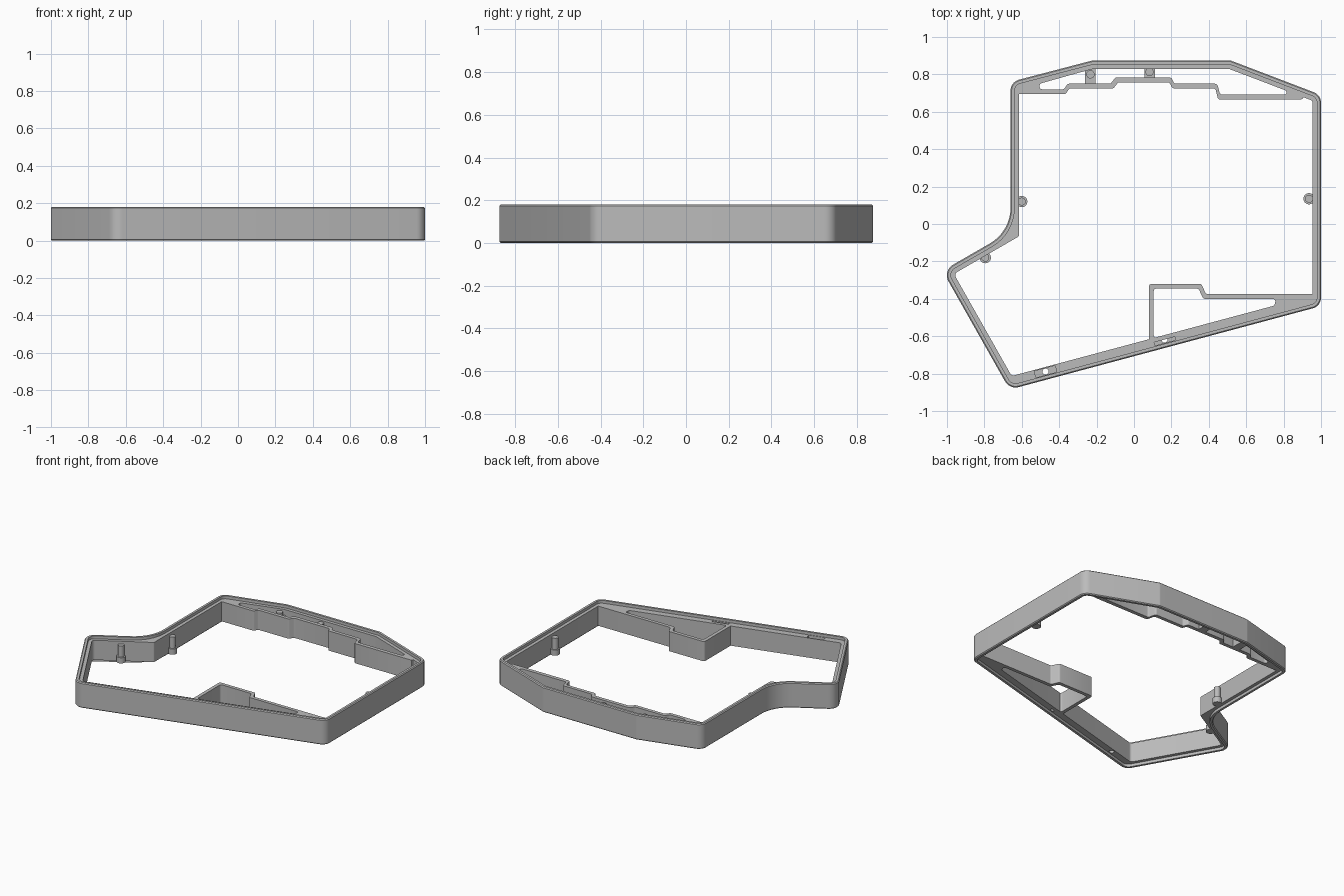
import bpy, bmesh, math
from mathutils import Vector, Matrix

if "Cube" in bpy.data.objects:
    bpy.data.objects.remove(bpy.data.objects["Cube"])

HEIGHT, STEP = 0.18, 0.02
LOW, HIGH = STEP, HEIGHT - STEP

grey = bpy.data.materials.new("case_grey")
grey.use_nodes = True
grey.diffuse_color = (0.5, 0.5, 0.5, 1)
grey.node_tree.nodes["Principled BSDF"].inputs["Base Color"].default_value = grey.diffuse_color


def finish(bm, name):
    bmesh.ops.recalc_face_normals(bm, faces=bm.faces)
    mesh = bpy.data.meshes.new(name)
    bm.to_mesh(mesh)
    bm.free()
    mesh.materials.append(grey)
    obj = bpy.data.objects.new(name, mesh)
    bpy.context.collection.objects.link(obj)
    return obj


def smooth(obj):
    bpy.ops.object.select_all(action='DESELECT')
    obj.select_set(True)
    bpy.context.view_layer.objects.active = obj
    bpy.ops.object.shade_smooth_by_angle(angle=math.radians(30))


def inset(points, dists):
    """Move each edge of a counter-clockwise outline inward by its own distance."""
    lines = []
    for i, p in enumerate(points):
        d = (points[(i + 1) % len(points)] - p).normalized()
        lines.append((p + Vector((-d.y, d.x)) * dists[i], d))
    result = []
    for i, (p, d) in enumerate(lines):
        q, e = lines[i - 1]
        result.append(q + e * ((p - q).cross(d) / e.cross(d)))
    return result


def fillet(points, radii, steps=8):
    """Round every corner with an arc of the given radius."""
    result = []
    for i, p in enumerate(points):
        to_a, to_b = points[i - 1] - p, points[(i + 1) % len(points)] - p
        u, w = to_a.normalized(), to_b.normalized()
        half = u.angle(w) / 2
        t = min(radii[i] / math.tan(half), 0.48 * to_a.length, 0.48 * to_b.length)
        r = t * math.tan(half)
        c = p + (u + w).normalized() * math.hypot(t, r)
        a, b = p + u * t - c, p + w * t - c
        arc = math.pi - 2 * half
        for k in range(steps + 1):
            s = k / steps
            result.append(c + (a * math.sin((1 - s) * arc) + b * math.sin(s * arc)) / math.sin(arc))
    return result


def prism(name, outlines, z0, z1):
    """Extrude an outline, with any further outlines cut as holes."""
    bm = bmesh.new()
    for outline in outlines:
        verts = [bm.verts.new((p.x, p.y, z0)) for p in outline]
        for i, v in enumerate(verts):
            bm.edges.new((verts[i - 1], v))
    bmesh.ops.triangle_fill(bm, use_beauty=True, edges=bm.edges[:])
    top = bmesh.ops.extrude_face_region(bm, geom=bm.faces[:])["geom"]
    bmesh.ops.translate(bm, vec=(0, 0, z1 - z0),
                        verts=[v for v in top if isinstance(v, bmesh.types.BMVert)])
    return finish(bm, name)


def cylinder(name, x, y, radius, z0, z1):
    bm = bmesh.new()
    bmesh.ops.create_cone(bm, cap_ends=True, segments=24, radius1=radius, radius2=radius,
                          depth=z1 - z0, matrix=Matrix.Translation((x, y, (z0 + z1) / 2)))
    return finish(bm, name)


def box(name, x, y, z0, z1, sx, sy, turn=0):
    bm = bmesh.new()
    bmesh.ops.create_cube(bm, size=1, matrix=Matrix.Translation((x, y, (z0 + z1) / 2))
                          @ Matrix.Rotation(turn, 4, 'Z') @ Matrix.Diagonal((sx, sy, z1 - z0, 1)))
    return finish(bm, name)


def vectors(pairs):
    return [Vector(p) for p in pairs]


# Outer wall: one stepped cross-section carried round the outline
outline = vectors([(-.665, -.885), (1, -.439), (1, .69), (.515, .875),
                   (-.22, .875), (-.66, .76), (-.66, -.04), (-1.024, -.25)])
radii = [.065, .06, .06, .03, .03, .06, .22, .065]
NOTCH = 6
WALL = .045
section = [(.006, 0), (0, .006), (0, HEIGHT - .006), (.006, HEIGHT), (.022, HEIGHT),
           (.022, HIGH), (WALL, HIGH), (WALL, LOW), (.022, LOW), (.022, 0)]
bm = bmesh.new()
rings = []
for dist, z in section:
    dists = [dist] * len(outline)
    rs = [max(r - dist, .015) for r in radii]
    rs[NOTCH] = radii[NOTCH] + dist
    if dist == WALL:
        dists[0] = .067          # thicker front wall
        rs[NOTCH] = .01
    rings.append([bm.verts.new((p.x, p.y, z)) for p in fillet(inset(outline, dists), rs)])
for k, ring in enumerate(rings):
    prev = rings[k - 1]
    for i in range(len(ring)):
        bm.faces.new((prev[i - 1], prev[i], ring[i], ring[i - 1]))
frame = finish(bm, "outer_wall")

# Screw recesses and holes in the front wall
front_angle = math.atan2(.446, 1.665)
cutters = []
for x, y in [(-.473, -.789), (.163, -.618)]:
    cutters.append(box("recess_cutter", x, y, .11, .2, .115, .035, front_angle))
    cutters.append(cylinder("hole_cutter", x, y, .0165, -.05, .15))
bpy.context.view_layer.objects.active = frame
for cutter in cutters:
    cutter.hide_render = True
    mod = frame.modifiers.new("cut", 'BOOLEAN')
    mod.operation, mod.solver, mod.object = 'DIFFERENCE', 'EXACT', cutter
    bpy.ops.object.modifier_apply(modifier=mod.name)
    bpy.data.objects.remove(cutter)
smooth(frame)


def web(name, edge, pocket, radius=.015):
    loops = [fillet(vectors(pts), [radius] * len(pts), 4) for pts in (edge, pocket)]
    smooth(prism(name, loops, LOW, HIGH))


# Back web with its stepped inner edge and open pocket
web("back_web",
    [(-.63, .695), (-.365, .695), (-.345, .725), (-.11, .725), (-.085, .757), (.19, .757),
     (.205, .725), (.435, .725), (.45, .665), (.97, .665), (.51, .845), (-.22, .845), (-.63, .735)],
    [(-.505, .72), (-.375, .72), (-.355, .75), (-.125, .75), (-.1, .783), (.2, .783), (.215, .75),
     (.445, .75), (.46, .692), (.815, .692), (.815, .715), (.505, .83), (-.22, .83), (-.505, .75)])

# Front web with a triangular pocket
web("front_web",
    [(.08, -.64), (.97, -.402), (.97, -.375), (.385, -.375), (.36, -.32), (.08, -.32)],
    [(.105, -.612), (.75, -.437), (.76, -.4), (.37, -.4), (.345, -.345), (.105, -.345)])

# Screw bosses bridging the back pocket
for side, x, y, y0 in [("right", -.233, .8, .75), ("left", .083, .813, .78)]:
    box(side + "_boss_block", x, (y0 + .84) / 2, LOW, .12, .056, .84 - y0)
    smooth(cylinder(side + "_boss_post", x, y, .022, .12, .15))

# Stepped posts along the side walls
for name, x, y in [("right", -.6, .12), ("left", .936, .135), ("corner", -.795, -.18)]:
    smooth(cylinder(name + "_post_foot", x, y, .03, LOW, .06))
    smooth(cylinder(name + "_post", x, y, .021, .06, .14))
